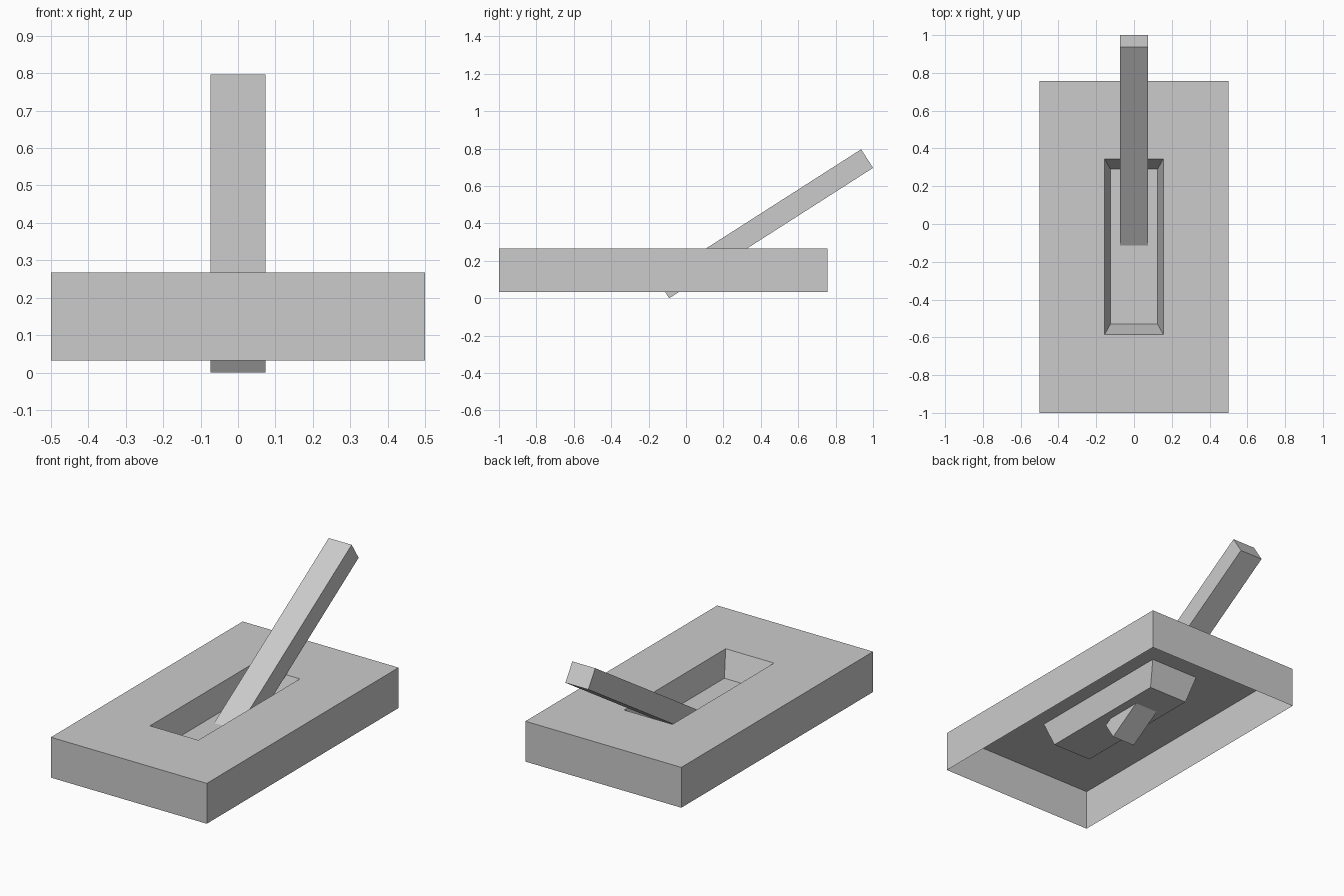
import bpy, bmesh
from math import atan2, cos, sin
from mathutils import Matrix

cube = bpy.data.objects.get("Cube")
if cube:
    bpy.data.objects.remove(cube, do_unlink=True)

GREY = (0.6, 0.6, 0.6, 1.0)
mat = bpy.data.materials.new("plain grey")
mat.use_nodes = True
mat.diffuse_color = GREY
mat.node_tree.nodes["Principled BSDF"].inputs["Base Color"].default_value = GREY


def finish(name, bm):
    mesh = bpy.data.meshes.new(name)
    bm.to_mesh(mesh)
    bm.free()
    mesh.materials.append(mat)
    obj = bpy.data.objects.new(name, mesh)
    bpy.context.collection.objects.link(obj)
    return obj


def ring(bm, half_x, y0, y1, z):
    corners = [(-half_x, y0), (half_x, y0), (half_x, y1), (-half_x, y1)]
    return [bm.verts.new((x, y, z)) for x, y in corners]


# Base plate: an open-bottomed shell with a tapered tray sunk in its top
TOP, BOTTOM, FLOOR = 0.267, 0.033, 0.125
bm = bmesh.new()
rings = [
    ring(bm, 0.5, -1.0, 0.757, BOTTOM),
    ring(bm, 0.5, -1.0, 0.757, TOP),
    ring(bm, 0.155, -0.585, 0.345, TOP),
    ring(bm, 0.125, -0.53, 0.29, FLOOR),
]
for a, b in zip(rings, rings[1:]):
    for i in range(4):
        j = (i + 1) % 4
        bm.faces.new((a[i], a[j], b[j], b[i]))
bm.faces.new(rings[-1])
finish("base_plate", bm)

# Lever: a square bar tilted back, passing through the tray floor
low_y, low_z = -0.09, 0.0        # lower rear edge of the bar
high_y, high_z = 1.0, 0.697      # upper rear edge of the bar
width, thick = 0.147, 0.118
tilt = atan2(high_z - low_z, high_y - low_y)
length = (high_y - low_y) / cos(tilt)
bm = bmesh.new()
bmesh.ops.create_cube(bm, size=1.0)
bmesh.ops.scale(bm, vec=(width, length, thick), verts=bm.verts)
bmesh.ops.rotate(bm, matrix=Matrix.Rotation(tilt, 3, 'X'), verts=bm.verts)
bmesh.ops.translate(bm, verts=bm.verts, vec=(
    0,
    (low_y + high_y) / 2 - sin(tilt) * thick / 2,
    (low_z + high_z) / 2 + cos(tilt) * thick / 2))
finish("lever", bm)
